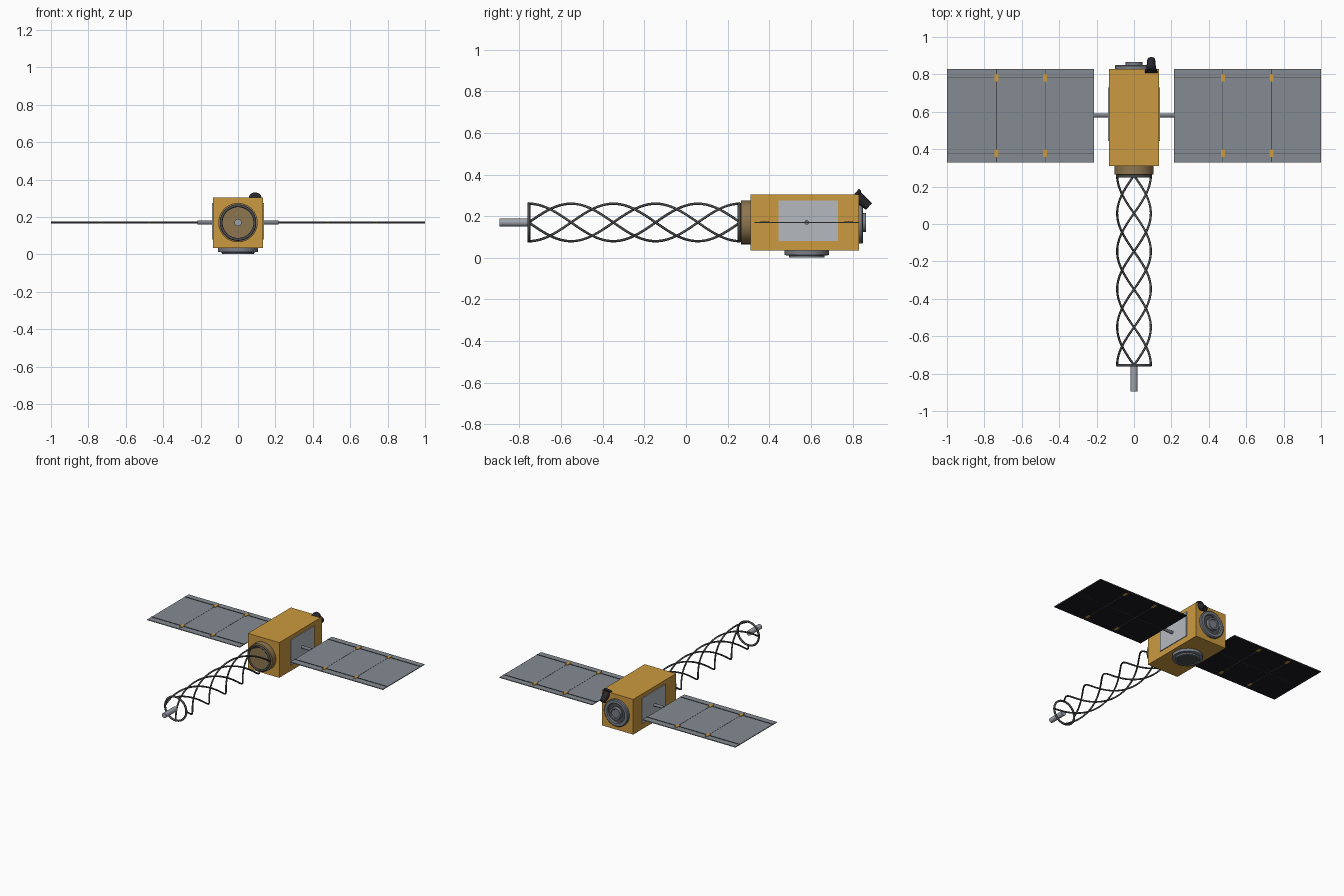
import bpy, bmesh, math
from mathutils import Vector

cube = bpy.data.objects.get("Cube")
if cube:
    bpy.data.objects.remove(cube, do_unlink=True)

AXIS_Z = 0.17      # height of the mast and panel axis
PANEL_Y = 0.58     # centre of panels along the body


def material(name, r, g, b):
    m = bpy.data.materials.new(name)
    m.use_nodes = True
    m.diffuse_color = (r, g, b, 1)
    bsdf = m.node_tree.nodes["Principled BSDF"]
    bsdf.inputs["Base Color"].default_value = (r, g, b, 1)
    bsdf.inputs["Roughness"].default_value = 0.6
    return m


GOLD = material("gold foil", 0.6, 0.32, 0.05)
BRONZE = material("bronze", 0.27, 0.18, 0.08)
SILVER = material("radiator silver", 0.46, 0.49, 0.53)
PANEL = material("panel back grey", 0.23, 0.26, 0.29)
CELL = material("solar cell black", 0.011, 0.010, 0.016)
DARK = material("mast dark grey", 0.07, 0.073, 0.076)
GREY = material("metal grey", 0.19, 0.21, 0.24)
ROD = material("light metal", 0.34, 0.37, 0.41)
BLACK = material("lens black", 0.018, 0.018, 0.024)


def make(name, bm, *mats):
    mesh = bpy.data.meshes.new(name)
    bm.to_mesh(mesh)
    bm.free()
    ob = bpy.data.objects.new(name, mesh)
    bpy.context.collection.objects.link(ob)
    for m in mats:
        mesh.materials.append(m)
    return ob


def smooth(ob):
    bpy.ops.object.select_all(action="DESELECT")
    ob.select_set(True)
    bpy.context.view_layer.objects.active = ob
    bpy.ops.object.shade_smooth_by_angle(angle=math.radians(35))


def box(name, lo, hi, *mats):
    lo, hi = Vector(lo), Vector(hi)
    bm = bmesh.new()
    bmesh.ops.create_cube(bm, size=1)
    for v in bm.verts:
        v.co = (lo + hi) / 2 + v.co * (hi - lo)
    return make(name, bm, *mats)


def lathe(name, profile, origin, direction, mat, sides=40):
    """Revolve (radius, distance) points about a direction."""
    bm = bmesh.new()
    verts = [bm.verts.new((r, 0, d)) for r, d in profile]
    edges = [bm.edges.new(pair) for pair in zip(verts, verts[1:])]
    bmesh.ops.spin(bm, geom=verts + edges, axis=(0, 0, 1), cent=(0, 0, 0),
                   angle=math.tau, steps=sides)
    bmesh.ops.remove_doubles(bm, verts=bm.verts, dist=1e-5)
    bmesh.ops.recalc_face_normals(bm, faces=bm.faces)
    turn = Vector((0, 0, 1)).rotation_difference(Vector(direction))
    for v in bm.verts:
        v.co = turn @ v.co + Vector(origin)
    ob = make(name, bm, mat)
    smooth(ob)
    return ob


def disc(name, r, depth, origin, direction, mat, sides=40):
    return lathe(name, [(0, 0), (r, 0), (r, depth), (0, depth)],
                 origin, direction, mat, sides)


def tube(name, points, radius, mat, closed=False):
    cu = bpy.data.curves.new(name, "CURVE")
    cu.dimensions = "3D"
    cu.bevel_depth = radius
    cu.bevel_resolution = 2
    cu.use_fill_caps = True
    sp = cu.splines.new("POLY")
    sp.points.add(len(points) - 1)
    for p, co in zip(sp.points, points):
        p.co = (*co, 1)
    sp.use_cyclic_u = closed
    cu.materials.append(mat)
    ob = bpy.data.objects.new(name, cu)
    bpy.context.collection.objects.link(ob)


def around(angle, y, r):
    return (r * math.sin(angle), y, AXIS_Z + r * math.cos(angle))


# Main body
box("body", (-0.133, 0.31, 0.035), (0.133, 0.83, 0.305), GOLD)

# Collar that carries the mast
lathe("mast_collar", [(0, 0), (0.105, 0), (0.105, 0.045), (0.094, 0.047),
                      (0.094, 0.056), (0, 0.056)],
      (0, 0.31, AXIS_Z), (0, -1, 0), BRONZE)

# Helical mast: four strands between two rings
START, END, R = -0.755, 0.26, 0.09
for k in range(4):
    pts = []
    for i in range(101):
        t = i / 100
        pts.append(around(k * math.pi / 2 + t * 2.5 * math.pi,
                          START + t * (END - START), R))
    tube(f"mast_strand_{k + 1}", pts, 0.006, DARK)
for name, y in (("mast_tip_ring", START), ("mast_base_ring", 0.255)):
    tube(name, [around(i * math.tau / 48, y, R) for i in range(48)],
         0.0075, DARK, closed=True)
disc("mast_tip_rod", 0.019, 0.135, (0, -0.76, AXIS_Z), (0, -1, 0), ROD, 24)

# Docking ring at the rear: raised rim, recess and hub
lathe("rear_ring", [(0, 0), (0.102, 0), (0.102, 0.016), (0.096, 0.021),
                    (0.076, 0.021), (0.072, 0.006), (0, 0.006)],
      (0, 0.83, AXIS_Z), (0, 1, 0), GREY)
disc("rear_recess", 0.072, 0.002, (0, 0.836, AXIS_Z), (0, 1, 0), DARK)
lathe("rear_hub", [(0, 0), (0.046, 0), (0.046, 0.032), (0.034, 0.032),
                   (0.03, 0.026), (0, 0.026)],
      (0, 0.833, AXIS_Z), (0, 1, 0), GREY)

# Round antenna below
lathe("belly_ring", [(0, 0), (0.107, 0), (0.107, 0.022), (0.086, 0.024),
                     (0.084, 0.034), (0.074, 0.034), (0.07, 0.028), (0, 0.028)],
      (0, PANEL_Y, 0.035), (0, 0, -1), GREY)
disc("belly_plate", 0.07, 0.003, (0, PANEL_Y, 0.007), (0, 0, -1), DARK)

# Star tracker on the upper rear edge
lathe("star_tracker", [(0, 0), (0.033, 0), (0.033, 0.014), (0.027, 0.018),
                       (0.021, 0.092), (0.017, 0.092), (0.015, 0.07), (0, 0.07)],
      (0.092, 0.809, 0.306), (0, 0.76, -0.65), BLACK, 24)

# Radiators, arms and solar panels on both sides
EDGES = (0.215, 0.475, 0.735, 1.0)
Y0, Y1 = 0.328, 0.83
for side, s in (("left", 1), ("right", -1)):

    def sbox(name, lo, hi, *mats):
        xs = sorted((s * lo[0], s * hi[0]))
        return box(f"{side}_{name}", (xs[0], *lo[1:]), (xs[1], *hi[1:]), *mats)

    sbox("radiator", (0.13, 0.445, 0.08), (0.139, 0.73, 0.275), SILVER)
    disc(f"{side}_panel_arm", 0.011, 0.087, (s * 0.13, PANEL_Y, AXIS_Z),
         (s, 0, 0), GREY, 20)

    for i in range(3):
        panel = sbox(f"solar_panel_{i + 1}",
                     (EDGES[i] + (0.002 if i else 0), Y0, 0.167),
                     (EDGES[i + 1] - (0.002 if i < 2 else 0), Y1, 0.173),
                     PANEL, CELL)
        for f in panel.data.polygons:   # cells cover the underside
            f.material_index = 1 if f.normal.z < -0.5 else 0

    for i, x in enumerate(EDGES[1:3]):
        sbox(f"panel_joint_{i + 1}", (x - 0.003, Y0, 0.168),
             (x + 0.003, Y1, 0.172), DARK)
        for end, y in (("front", 0.378), ("rear", 0.782)):
            sbox(f"hinge_{end}_{i + 1}", (x - 0.011, y - 0.021, 0.1665),
                 (x + 0.011, y + 0.021, 0.1765), GOLD)

    # Thin stiffeners above and a seam between the cells below
    for end, y in (("front", 0.378), ("rear", 0.782)):
        sbox(f"stiffener_{end}", (EDGES[0], y - 0.0015, 0.172),
             (EDGES[3], y + 0.0015, 0.176), DARK)
    sbox("cell_seam", (EDGES[0], PANEL_Y - 0.0015, 0.1662),
         (EDGES[3], PANEL_Y + 0.0015, 0.168), DARK)
